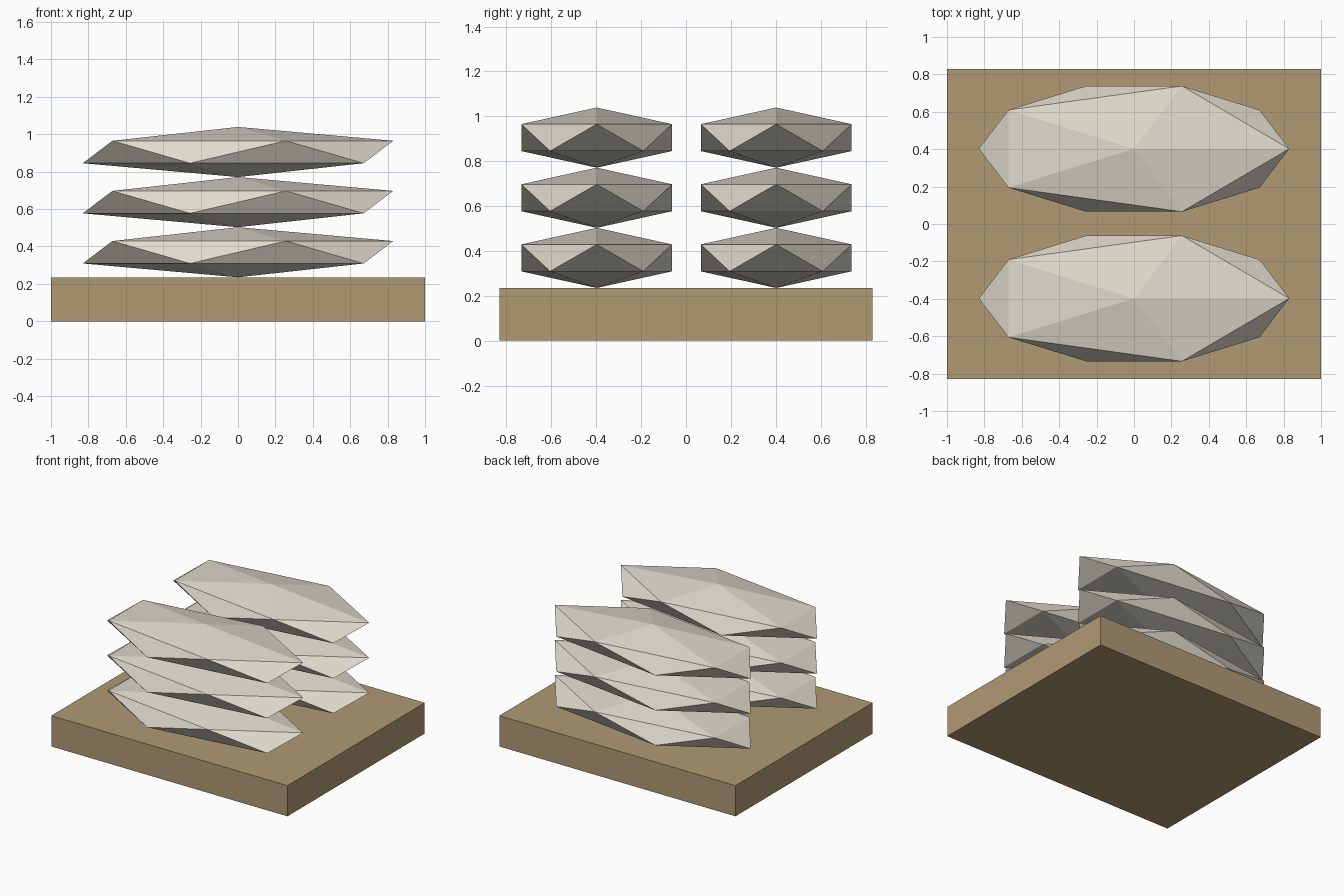
import bpy

cube = bpy.data.objects.get("Cube")
if cube:
    bpy.data.objects.remove(cube, do_unlink=True)


def make_material(name, rgb):
    mat = bpy.data.materials.new(name)
    mat.use_nodes = True
    color = (*rgb, 1.0)
    mat.diffuse_color = color
    mat.node_tree.nodes["Principled BSDF"].inputs["Base Color"].default_value = color
    return mat


def finish(name, scale, mat):
    obj = bpy.context.object
    obj.name = name
    obj.scale = scale
    bpy.ops.object.transform_apply(location=False, rotation=False, scale=True)
    obj.data.materials.append(mat)
    return obj


wood = make_material("wood brown", (0.44, 0.32, 0.175))
stone = make_material("pale stone", (0.74, 0.70, 0.61))

# Rectangular plinth
base_height = 0.235
bpy.ops.mesh.primitive_cube_add(size=1, location=(0, 0, base_height / 2))
finish("base", (2, 1.66, base_height), wood)

# Two stacks of three flattened faceted stones
half = 0.134
for side, y in (("front", -0.398), ("back", 0.402)):
    for level in range(3):
        z = base_height + half * (2 * level + 1)
        bpy.ops.mesh.primitive_ico_sphere_add(subdivisions=1, radius=1, location=(0, y, z))
        finish(f"{side}_stone_{level + 1}", (0.928, 0.395, half), stone)
